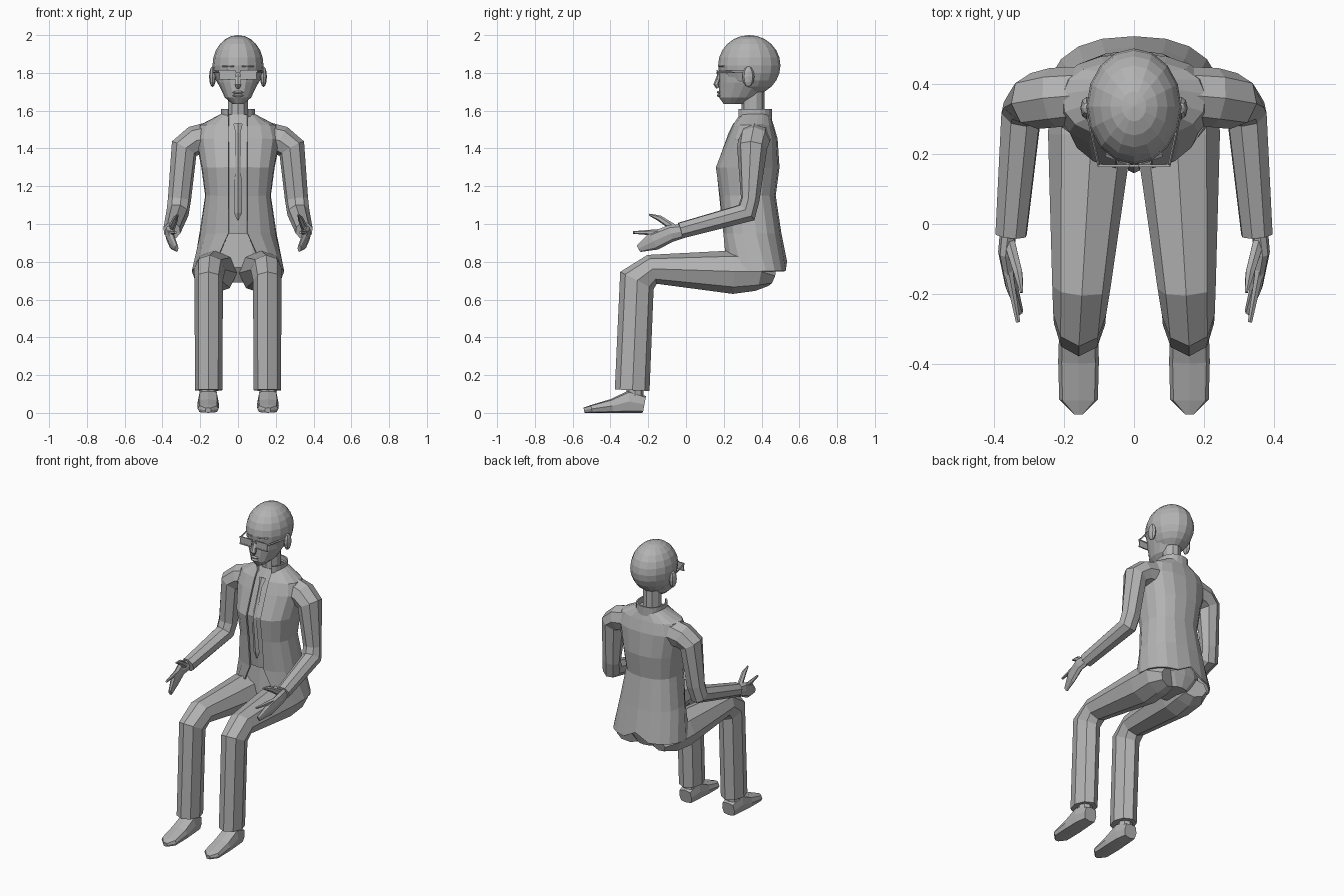
import bpy, bmesh, math
from mathutils import Vector, Matrix

default_cube = bpy.data.objects.get("Cube")
if default_cube:
    bpy.data.objects.remove(default_cube, do_unlink=True)

shade = (0.45, 0.45, 0.45, 1)
grey = bpy.data.materials.new("plain grey")
grey.use_nodes = True
grey.diffuse_color = shade
grey.node_tree.nodes["Principled BSDF"].inputs["Base Color"].default_value = shade


def finish(name, bm):
    """Turn a bmesh into a grey, flat shaded object."""
    bmesh.ops.recalc_face_normals(bm, faces=bm.faces)
    mesh = bpy.data.meshes.new(name)
    bm.to_mesh(mesh)
    bm.free()
    mesh.materials.append(grey)
    obj = bpy.data.objects.new(name, mesh)
    bpy.context.collection.objects.link(obj)
    return obj


def loft(name, rings, closed=True):
    """Skin point rings; closed rings get end caps, open ones become thin cloth."""
    bm = bmesh.new()
    rows = [[bm.verts.new(point) for point in ring] for ring in rings]
    count = len(rows[0])
    for low, high in zip(rows, rows[1:]):
        for i in range(count if closed else count - 1):
            j = (i + 1) % count
            bm.faces.new((low[i], low[j], high[j], high[i]))
    if closed:
        bm.faces.new(rows[0])
        bm.faces.new(rows[-1])
    obj = finish(name, bm)
    if not closed:
        cloth = obj.modifiers.new("cloth thickness", "SOLIDIFY")
        cloth.thickness, cloth.offset = 0.01, 0
    return obj


def box(name, centre, size):
    bm = bmesh.new()
    bmesh.ops.create_cube(bm, size=1, matrix=Matrix.LocRotScale(centre, None, size))
    finish(name, bm)


def ball(name, centre, radii, segments=8, rows=6):
    bm = bmesh.new()
    bmesh.ops.create_uvsphere(bm, u_segments=segments, v_segments=rows, radius=1,
                              matrix=Matrix.LocRotScale(centre, None, radii))
    finish(name, bm)


def power(value, exponent):
    return math.copysign(abs(value) ** exponent, value)


def level(z, front, back, half, gap=0, count=16, boxy=0.85):
    """Horizontal section from front to back, left open at the front by a gap."""
    start = math.asin((gap / half) ** (1 / boxy))
    sweep = 2 * (math.pi - start)
    steps = count if gap else count - 1
    points = []
    for i in range(steps + 1):
        angle = start + sweep * i / count
        depth = (back - front) / 2 * power(math.cos(angle), boxy)
        points.append(Vector((half * power(math.sin(angle), boxy), (front + back) / 2 - depth, z)))
    return points


def tube(name, path, first_axis, side=1, count=8, boxy=1):
    """Sweep an oval along (x, y, z, radius, radius) points without twisting."""
    spots = [Vector((x * side, y, z)) for x, y, z, *radii in path]
    steps = [(b - a).normalized() for a, b in zip(spots, spots[1:])]
    heading, axis, rings = None, Vector(first_axis), []
    for i, (spot, row) in enumerate(zip(spots, path)):
        turned = (steps[max(i - 1, 0)] + steps[min(i, len(steps) - 1)]).normalized()
        if heading:
            axis = heading.rotation_difference(turned) @ axis
        heading = turned
        axis = (axis - heading * axis.dot(heading)).normalized()
        across = heading.cross(axis)
        ring = []
        for k in range(count):
            angle = math.tau * k / count
            ring.append(spot + axis * row[3] * power(math.cos(angle), boxy)
                        + across * row[4] * power(math.sin(angle), boxy))
        rings.append(ring)
    return loft(name, rings)


BACK, UP = (0, 1, 0), (0, 0, 1)

# Head, jaw and neck
ball("head", (0, .335, 1.84), (.135, .165, .16), 16, 12)
loft("jaw", [level(*row, boxy=1) for row in (
    (1.635, .2, .31, .03), (1.67, .175, .38, .07), (1.75, .175, .45, .108), (1.86, .175, .45, .125))])
tube("neck", [(0, .355, z, .06, .056) for z in (1.5, 1.7)], BACK, count=10)

# Nose, lips and the bridge of the glasses
tube("nose", [(0, .18, 1.8, .01, .01), (0, .16, 1.74, .015, .02), (0, .17, 1.72, .01, .01)], BACK, count=6)
for name, z in (("upper_lip", 1.697), ("lower_lip", 1.68)):
    ball(name, (0, .175, z), (.03, .012, .008))
box("glasses_bridge", (0, .166, 1.8), (.04, .007, .01))

# Torso profile: height, front, back, half width
torso = [(.75, .2, .53, .24), (.95, .2, .5, .2), (1.15, .18, .47, .17), (1.3, .16, .49, .19),
         (1.45, .22, .48, .22), (1.52, .25, .46, .2), (1.58, .28, .44, .085)]

# Jacket parts over the lap and has a small vent at the back hem
jacket = [level(*row, gap=.05 + max(0, .95 - row[0]) * .45) for row in torso]
jacket[0][8].z += .05
loft("jacket", jacket, closed=False)
loft("collar", [level(z, .27, .45, .085, gap=.05) for z in (1.53, 1.61)], closed=False)

# Shirt follows the same profile just inside the jacket
inset = .015
loft("shirt", [level(z, front + inset, back - inset, half - inset)
               for z, front, back, half in torso[1:]])
loft("pelvis", [level(*row) for row in (
    (.69, .27, .45, .08), (.77, .22, .48, .18), (.96, .24, .46, .16))])
tube("tie", [(0, .26, 1.53, .01, .025), (0, .235, 1.48, .01, .012), (0, .17, 1.3, .01, .016),
             (0, .195, 1.06, .01, .022), (0, .2, 1.02, .01, .004)], BACK, count=4)

for side, s in (("left", 1), ("right", -1)):
    # Ear and half of the glasses
    ball(f"{side}_ear", (s * .135, .33, 1.78), (.018, .032, .055))
    box(f"{side}_lens", (s * .056, .166, 1.79), (.085, .004, .04))
    for edge, z in (("lower", 1.768), ("upper", 1.812)):
        box(f"{side}_{edge}_rim", (s * .057, .166, z), (.09, .008, .007))
    tube(f"{side}_glasses_arm", [(.1, .165, 1.807, .007, .004), (.136, .33, 1.805, .007, .004)],
         UP, s, count=4)
    tube(f"{side}_brow", [(.02, .177, 1.835, .005, .008), (.08, .2, 1.835, .005, .008)], UP, s, count=4)

    # Sleeve: shoulder, upper arm, elbow, cuff
    tube(f"{side}_sleeve", [
        (.11, .37, 1.46, .08, .09), (.23, .36, 1.44, .085, .08), (.285, .35, 1.4, .08, .075),
        (.31, .34, 1.13, .05, .062), (.32, .32, 1.06, .06, .06), (.35, -.03, .965, .045, .047)], BACK, s)

    # Hand with curled fingers, a pointing finger and a raised thumb
    tube(f"{side}_palm", [
        (.355, 0, .965, .035, .025), (.365, -.08, .95, .045, .022),
        (.35, -.17, .91, .05, .018), (.325, -.25, .87, .02, .01)], UP, s)
    tube(f"{side}_index_finger", [(.36, -.12, .955, .02, .015), (.33, -.28, .955, .007, .007)],
         UP, s, count=6)
    tube(f"{side}_thumb", [
        (.355, -.05, .97, .02, .018), (.33, -.14, 1.03, .016, .014), (.32, -.195, 1.05, .005, .005)],
        UP, s, count=6)

    # Trouser leg: hip, thigh, knee, hem
    tube(f"{side}_trouser_leg", [
        (.1, .45, .725, .055, .08), (.12, .38, .745, .1, .12), (.125, .25, .745, .115, .12),
        (.15, -.18, .76, .08, .083), (.155, -.26, .7, .1, .075), (.155, -.285, .12, .092, .073)], UP, s)

    # Ankle, and a shoe whose sole rests on the ground
    tube(f"{side}_ankle", [(.158, -.27, z, .045, .045) for z in (.06, .16)], BACK, s)
    tube(f"{side}_shoe", [(.158, y, high, high, wide) for y, high, wide in (
        (-.22, .045, .045), (-.3, .06, .055), (-.39, .037, .058), (-.5, .021, .055), (-.54, .014, .015))],
        UP, s, boxy=.55)
